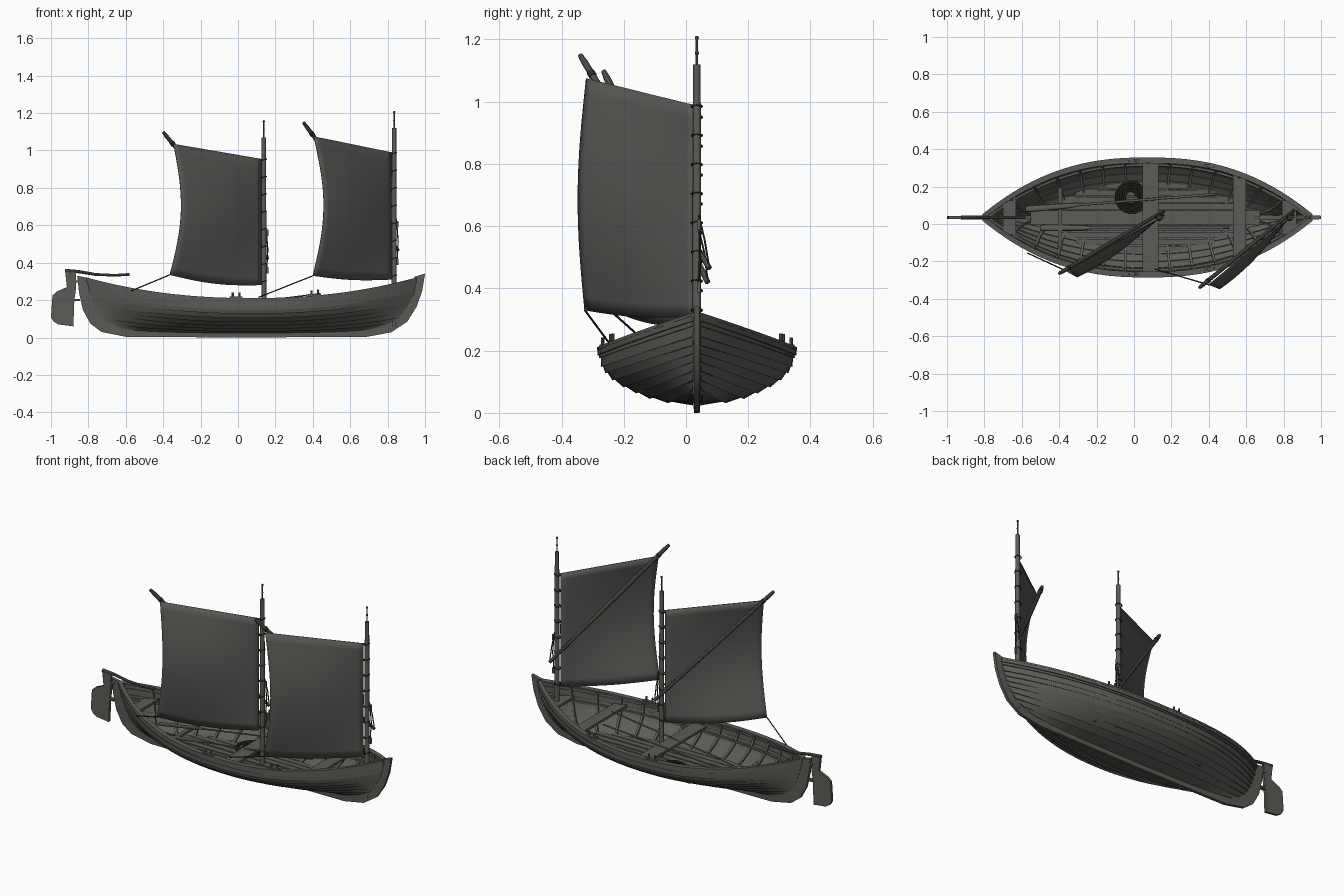
import bpy, math
from mathutils import Vector

if "Cube" in bpy.data.objects:
    bpy.data.objects.remove(bpy.data.objects["Cube"])

CY = 0.035            # hull centre line in y
def material(name, c):
    m = bpy.data.materials.new(name)
    m.diffuse_color = (*c, 1)
    m.use_nodes = True
    m.node_tree.nodes["Principled BSDF"].inputs["Base Color"].default_value = m.diffuse_color
    return m
WOOD = material("dark_grey_wood", (0.105, 0.105, 0.095))
SAIL = material("dark_grey_canvas", (0.095, 0.095, 0.088))
ROPE = material("dark_rope", (0.035, 0.035, 0.02))

# ---------- helpers ----------
def make(name, verts, faces, mat, mirror=False, smooth=True):
    me = bpy.data.meshes.new(name)
    me.from_pydata([tuple(v) for v in verts], [], faces)
    me.materials.append(mat)
    ob = bpy.data.objects.new(name, me)
    bpy.context.collection.objects.link(ob)
    ob.location.y = CY
    if mirror:
        ob.modifiers.new("Mirror", 'MIRROR').use_axis = (False, True, False)
    bpy.context.view_layer.objects.active = ob
    ob.select_set(True)
    bpy.ops.object.mode_set(mode='EDIT')
    bpy.ops.mesh.select_all(action='SELECT')
    bpy.ops.mesh.normals_make_consistent(inside=False)
    bpy.ops.object.mode_set(mode='OBJECT')
    if smooth:
        bpy.ops.object.shade_smooth_by_angle(angle=math.radians(35))
    ob.select_set(False)
    return ob

def loft(name, rings, mat, mirror=False):
    n, k = len(rings[0]), len(rings)
    faces = [(i*n+j, i*n+(j+1) % n, (i+1)*n+(j+1) % n, (i+1)*n+j)
             for i in range(k-1) for j in range(n)]
    faces += [tuple(range(n)), tuple(range((k-1)*n, k*n))]
    return make(name, [p for r in rings for p in r], faces, mat, mirror)

def tube(name, pts, radii, mat, sides=10, mirror=False, flat=1.0):
    pts = [Vector(p) for p in pts]
    if not isinstance(radii, (list, tuple)):
        radii = [radii]*len(pts)
    rings = []
    for i, p in enumerate(pts):
        d = (pts[min(i+1, len(pts)-1)] - pts[max(i-1, 0)]).normalized()
        ref = Vector((0, 0, 1)) if abs(d.z) < 0.9 else Vector((1, 0, 0))
        a = d.cross(ref).normalized()
        b = a.cross(d)
        rings.append([p + radii[i]*(a*math.cos(2*math.pi*j/sides) + b*flat*math.sin(2*math.pi*j/sides))
                      for j in range(sides)])
    return loft(name, rings, mat, mirror)

def box(name, c, s, mat=WOOD, mirror=False):
    ring = lambda x: [(x, c[1]+a*s[1]/2, c[2]+b*s[2]/2) for a, b in ((-1, -1), (1, -1), (1, 1), (-1, 1))]
    return loft(name, [ring(c[0]-s[0]/2), ring(c[0]+s[0]/2)], mat, mirror)

def lerp_table(tab, v):
    V = (0, .15, .3, .45, .6, .8, 1)
    v = min(max(v, 0), 1)
    for i in range(6):
        if v <= V[i+1]:
            f = (v-V[i])/(V[i+1]-V[i])
            return tab[i]*(1-f) + tab[i+1]*f

# ---------- hull surface: t runs stern to bow, v runs keel to rail ----------
MID_Y = (.012, .12, .18, .234, .28, .303, .312)
MID_Z = (.032, .042, .064, .09, .12, .155, .205)
BOW_X = (.72, .84, .88, .905, .925, .945, .955)
BOW_Z = (.045, .085, .125, .165, .2, .25, .315)
AFT_X = (-.62, -.71, -.745, -.765, -.78, -.795, -.81)

def hull(t, v):
    xs, xb = lerp_table(AFT_X, v), lerp_table(BOW_X, v)
    a = abs(t)
    g, zm, ze = lerp_table(MID_Y, v), lerp_table(MID_Z, v), lerp_table(BOW_Z, v)
    y = .008 + (g-.008)*(1-a**(2+.4*v))
    return Vector((xs+(xb-xs)*(t+1)/2, y, zm+(ze-zm)*a**2.2))

def skin(t, v, off):
    d = hull(t, min(v+.03, 1)) - hull(t, max(v-.03, 0))
    return hull(t, v) + Vector((0, d.z, -d.y)).normalized()*off

def t_at(x, v):
    xs, xb = lerp_table(AFT_X, v), lerp_table(BOW_X, v)
    return 2*(x-xs)/(xb-xs)-1

T = [math.sin(math.pi/2*(i/20-1)) for i in range(41)]

# overlapping planks
N = 9
for i in range(N):
    a, b = i/N, min((i+1.15)/N, 1)
    loft(f"plank_{i+1}", [[skin(t, a, .008), skin(t, b, .001), skin(t, b, -.006), skin(t, a, 0)] for t in T],
         WOOD, True)

# rail cap, outer rub rail and inner stringers
def rail(name, v, y0, y1, z0, z1):
    rings = []
    for t in T:
        p = hull(t, v)
        rings.append([Vector((p.x, max(p.y+y, .001), p.z+z)) for y, z in ((y0, z0), (y1, z0), (y1, z1), (y0, z1))])
    loft(name, rings, WOOD, True)
rail("rail_cap", 1, -.022, .009, -.004, .006)
rail("rub_rail", 1, .0, .008, -.02, -.004)
rail("seat_stringer", .72, -.02, -.006, -.006, .006)

# keel with stems, one long profile
OUT = [(-.86, .33), (-.85, .24), (-.83, .15), (-.79, .075), (-.73, .03), (-.6, .004), (0, 0), (.69, .004),
       (.82, .028), (.905, .085), (.955, .165), (.985, .25), (1.0, .342)]
INN = [(-.785, .315), (-.79, .24), (-.765, .165), (-.73, .11), (-.68, .075), (-.56, .04), (0, .036), (.64, .04),
       (.77, .07), (.85, .12), (.9, .185), (.93, .25), (.945, .325)]
loft("keel_and_stems", [[(o[0], -.009, o[1]), (o[0], .009, o[1]), (n[0], .012, n[1]), (n[0], -.012, n[1])]
                        for o, n in zip(OUT, INN)], WOOD)

# ribs
for i in range(13):
    t = -.84 + i*.14
    rings = []
    for k in range(13):
        p, q = skin(t, .04+k*.076, -.005), skin(t, .04+k*.076, -.016)
        rings.append([p-Vector((.007, 0, 0)), p+Vector((.007, 0, 0)), q+Vector((.007, 0, 0)), q-Vector((.007, 0, 0))])
    loft(f"rib_{i+1}", rings, WOOD, True)

# floor boards, shortened towards the sides
for i in range(5):
    y = .02 + i*.037
    half = .68*math.sqrt(1-(y+.02)/.215)
    box(f"floor_board_{i+1}", (.06, y, .07), (2*half, .033, .008), WOOD, True)
box("keelson", (.05, 0, .074), (1.2, .035, .014))

# seats across the hull
def seat(name, x0, x1, v, th=.014):
    z = hull(t_at((x0+x1)/2, v), v).z
    ring = []
    for x in (x0, x1):
        y = hull(t_at(x, v), v).y - .008
        ring.append([(x, -y, z-th), (x, y, z-th), (x, y, z), (x, -y, z)])
    loft(name, ring, WOOD)
seat("middle_seat", .045, .13, .86)
seat("forward_seat", .53, .6, .84)
seat("bow_mast_seat", .79, .87, .8)
seat("stern_seat", -.7, -.63, .8)
seat("aft_beam", -.405, -.385, .5)

# paired rowing pins on the rails
for x in (-.01, .41):
    for dx in (-.018, .018):
        p = hull(t_at(x+dx, 1), 1)
        tube("rowing_pin", [p+Vector((0, -.008, 0)), p+Vector((0, -.008, .036))], .0055, WOOD, 8, True)
    p = hull(t_at(x, 1), 1)
    box("pin_block", (x, p.y-.008, p.z+.008), (.07, .02, .012), WOOD, True)

# oars lying in the boat
for i, (a, b) in enumerate([((-.58, .045, .11), (.44, .125, .235)), ((-.5, -.055, .1), (.51, -.055, .225))]):
    a, b = Vector(a), Vector(b)
    tube(f"oar_{i+1}", [a.lerp(b, f) for f in (0, .02, .22, .28, .95, 1)], [.014, .018, .015, .007, .007, .006],
         WOOD, 10, flat=.45)

# rope coil
coil = [(-.015+r*math.cos(k*.35), .11+r*math.sin(k*.35), .085+.012*math.sin(k*.11))
        for k in range(90) for r in [.03+.058*k/90]]
tube("rope_coil", coil, .006, ROPE, 6)

# rudder and tiller
RUD = [(-.925, .362), (-.865, .355), (-.865, .27), (-.875, .2), (-.88, .06), (-.96, .07), (-.985, .085), (-1, .11),
       (-.992, .225), (-.97, .245), (-.915, .27)]
loft("rudder", [[(x, y, z) for x, z in RUD] for y in (-.008, .008)], WOOD)
tube("tiller", [(-.925, 0, .357), (-.85, 0, .352), (-.76, 0, .337), (-.66, 0, .333), (-.58, 0, .337)],
     [.011, .009, .008, .007, .008], WOOD)
for z in (.2, .3):
    box("rudder_hinge", (-.86, 0, z), (.03, .022, .012))

# masts, sprits, sails and rigging
def rig(tag, mx, top, luff, peak, clew, tip, heel, foot_dip, sheet_end):
    tube(tag+"_mast", [(mx, 0, .06), (mx, 0, .5), (mx, 0, top)], [.014, .014, .012], WOOD, 14)
    tube(tag+"_pole", [(mx, 0, top-.01), (mx, 0, top+.085)], .004, WOOD, 8)
    for z, r in ((top+.04, .006), (top+.085, .007)):
        tube(tag+"_pole_knob", [(mx, 0, z+r*math.cos(a)) for a in (3.1, 2.4, 1.57, .8, .04)],
             [r*math.sin(a) for a in (3.1, 2.4, 1.57, .8, .04)], WOOD, 10)
    # sail: bilinear patch with belly
    lt, lb = Vector((mx-.014, -.012, luff[1])), Vector((mx-.014, -.012, luff[0]))
    pk, cl = Vector(peak), Vector(clew)
    d = (cl-lb)
    n = Vector((-d.y, d.x, 0)).normalized()
    U = 16
    verts = []
    for i in range(U+1):
        for j in range(U+1):
            u, v = i/U, j/U
            s = math.sin(math.pi*v)
            uu = u*(1-.05*s)
            p = lb.lerp(cl, uu).lerp(lt.lerp(pk, uu), v)
            p += n*.058*s*math.sin(math.pi*.62*u)
            p.z -= foot_dip*math.sin(math.pi*u)*(1-v)
            verts.append(p)
    faces = [(i*(U+1)+j, (i+1)*(U+1)+j, (i+1)*(U+1)+j+1, i*(U+1)+j+1) for i in range(U) for j in range(U)]
    sail = make(tag+"_sail", verts, faces, SAIL)
    sol = sail.modifiers.new("Thickness", 'SOLIDIFY')
    sol.thickness, sol.offset = .004, 0
    # sprit
    h, e = Vector(heel), Vector(tip)
    tube(tag+"_sprit", [h, h.lerp(e, .5), h.lerp(e, .97), e], [.009, .012, .011, .008], WOOD, 10)
    tube(tag+"_peak_lashing", [h.lerp(e, f) for f in (.9, .92)], .0135, ROPE, 10)
    # lacing rings
    for k in range(8):
        z = luff[0]+.02 + k*(luff[1]-luff[0]-.025)/7
        ring = [(mx+.0165*math.cos(a)-.003, .0165*math.sin(a), z+.004*math.cos(a))
                for a in [2*math.pi*q/16 for q in range(17)]]
        tube(tag+"_lacing", ring, .0035, ROPE, 6)
    # heel rope, cleats and sheet
    tube(tag+"_heel_rope", [(mx+.012, .006, h.z+.17), (mx+.018, .025, h.z+.09), h], .003, ROPE, 6)
    tube(tag+"_halyard", [(mx+.013, .008, h.z+.16), (mx+.022, .01, h.z+.05), (mx+.016, .006, h.z-.06)], .003, ROPE, 6)
    for dz in (-.06, .14):
        box(tag+"_cleat", (mx+.018, .006, h.z+dz), (.012, .01, .035))
    tube(tag+"_sheet", [cl, sheet_end], .0035, ROPE, 6)

rig("aft", .138, 1.07, (.28, .955), (-.345, -.285, 1.035), (-.365, -.285, .335), (-.4, -.3, 1.098),
    (.16, .035, .42), .02, (-.57, -.19, .25))
rig("fore", .835, 1.12, (.31, .99), (.405, -.355, 1.075), (.4, -.36, .33), (.35, -.375, 1.15),
    (.857, .04, .465), .012, (.11, -.275, .215))
